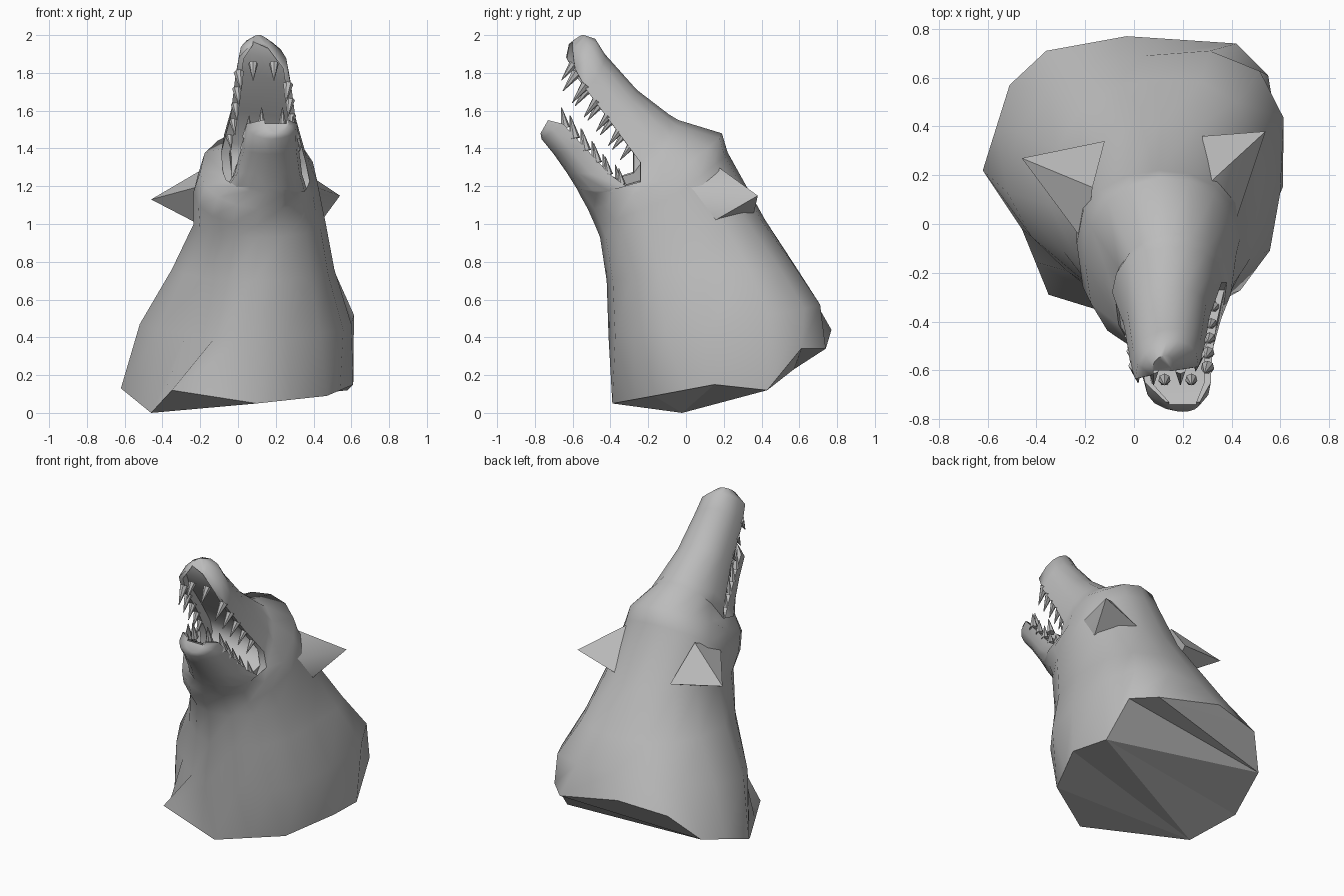
import bpy, bmesh
from math import sin, cos, pi, radians
from mathutils import Vector

if "Cube" in bpy.data.objects:
    bpy.data.objects.remove(bpy.data.objects["Cube"])

grey = bpy.data.materials.new("plain_grey")
grey.use_nodes = True
grey.diffuse_color = (0.5, 0.5, 0.5, 1)
grey.node_tree.nodes["Principled BSDF"].inputs["Base Color"].default_value = (0.5, 0.5, 0.5, 1)

N = 16          # points around the neck
HALF = N // 2


def finish(bm, name, angle):
    bmesh.ops.remove_doubles(bm, verts=bm.verts, dist=0.0005)
    bmesh.ops.recalc_face_normals(bm, faces=bm.faces)
    mesh = bpy.data.meshes.new(name)
    bm.to_mesh(mesh)
    bm.free()
    mesh.materials.append(grey)
    obj = bpy.data.objects.new(name, mesh)
    bpy.context.collection.objects.link(obj)
    bpy.ops.object.select_all(action='DESELECT')
    obj.select_set(True)
    bpy.context.view_layer.objects.active = obj
    bpy.ops.object.shade_smooth_by_angle(angle=radians(angle))


def arch(crest, lip, xc, w, skew):
    """Half ring from the +x lip over the crest to the -x lip."""
    c, l = Vector((xc, *crest)), Vector((xc, *lip))
    across = Vector((w, skew, -1.3 * skew))
    return [l + (c - l) * sin(pi * i / HALF) ** 0.85 + across * cos(pi * i / HALF)
            for i in range(HALF)] + [l - across]


def full_ring(front, mid, back, xc, w, skew, shear):
    """Closed ring, pushed along the +x +y diagonal by the shear."""
    ring = arch(back, mid, xc, w, skew) + arch(front, mid, xc, w, skew)[-2:0:-1]
    return [p + Vector((shear, shear, 0)) * max(0, sin(4 * pi * i / N))
            for i, p in enumerate(ring)]


def loft(bm, rings):
    rows = [[bm.verts.new(p) for p in r] for r in rings]
    for a, b in zip(rows, rows[1:]):
        for i in range(len(a)):
            j = (i + 1) % len(a)
            bm.faces.new((a[i], a[j], b[j], b[i]))
    return rows


def resample(points, count):
    """Evenly spaced points along a path."""
    lens = [(b - a).length for a, b in zip(points, points[1:])]
    out = []
    for k in range(count):
        d = sum(lens) * k / (count - 1)
        i = 0
        while i < len(lens) - 1 and d > lens[i]:
            d -= lens[i]
            i += 1
        out.append(points[i].lerp(points[i + 1], min(d / lens[i], 1)))
    return out


# Ragged cut edge of the neck, from +x round the back to -x and round the front
cut = [Vector(p) for p in (
    (.61, .15, .15), (.58, .43, .12), (.55, .61, .34), (.42, .74, .34), (-.03, .77, .44),
    (-.36, .71, .4), (-.51, .57, .23), (-.62, .22, .13), (-.46, -.02, 0),
    (-.35, -.29, .12), (.1, -.39, .05), (.47, -.17, .09))]
rim = []
for i, p in enumerate(cut):
    rim.append(p)
    if i in (6, 8, 10, 11):     # extra points on the long edges
        rim.append(p.lerp(cut[(i + 1) % len(cut)], 0.5))

# Neck and skull: front, middle, back as (y, z), then centre x, half width, skew, shear
neck = [
    ((-.41, .4), (.13, .47), (.69, .58), .04, .56, 0, .08),
    ((-.42, .7), (.08, .76), (.59, .76), .08, .43, 0, .04),
    ((-.455, .93), (0, 1.0), (.42, 1.02), .115, .35, 0, .01),
    ((-.48, .99), (-.07, 1.16), (.22, 1.38), .1, .335, .01, 0),
    ((-.52, 1.08), (-.14, 1.25), (.19, 1.48), .11, .31, .02, 0),
    ((-.565, 1.16), (-.26, 1.25), (-.04, 1.55), .15, .23, .02, 0)]

# Jaws: crest and lip as (y, z), then centre x, half width and sideways skew
upper = [
    ((-.04, 1.55), (-.26, 1.25), .15, .23, .02),
    ((-.09, 1.58), (-.26, 1.35), .135, .225, .02),
    ((-.26, 1.71), (-.4, 1.54), .135, .175, .02),
    ((-.43, 1.9), (-.55, 1.74), .135, .15, .025),
    ((-.48, 1.98), (-.61, 1.85), .135, .13, .025),
    ((-.54, 2.0), (-.61, 1.94), .12, .05, .01)]
lower = [
    ((-.565, 1.16), (-.26, 1.25), .15, .23, .02),
    ((-.58, 1.19), (-.28, 1.18), .15, .22, .01),
    ((-.63, 1.27), (-.4, 1.26), .16, .18, 0),
    ((-.7, 1.37), (-.54, 1.41), .17, .15, 0),
    ((-.765, 1.45), (-.65, 1.53), .18, .135, 0),
    ((-.77, 1.48), (-.73, 1.55), .2, .07, 0)]


def jaw_ring(crest, lip, xc, w, skew):
    """Arch closed by a hollowed roof or floor inside the lips."""
    outer = arch(crest, lip, xc, w, skew)
    inner = arch(crest, lip, xc, w * 0.8, skew * 0.8)
    dip = (Vector((xc, *crest)) - Vector((xc, *lip))) * 0.25
    return outer + [inner[-1], inner[-1] + dip, inner[0] + dip, inner[0]]


bm = bmesh.new()
loft(bm, [rim] + [full_ring(*s) for s in neck])
for jaw in (upper, lower):
    rows = loft(bm, [jaw_ring(*s) for s in jaw])
    bm.faces.new(rows[-1])
    bm.faces.new(rows[0][-4:])      # half of the mouth's back wall
bmesh.ops.triangulate(bm, faces=[f for f in bm.faces if len(f.verts) > 4])
finish(bm, "head_and_neck", 55)

# Flat facets across the neck cut, fanned from three corners on the -x side
bm = bmesh.new()
corners = [bm.verts.new(p) for p in cut]
for hub, spokes in ((8, (9, 10, 11, 0, 1)), (7, (8, 1, 6)), (6, (1, 2, 3))):
    for a, b in zip(spokes, spokes[1:]):
        bm.faces.new((corners[hub], corners[a], corners[b]))
bm.faces.new((corners[6], corners[3], corners[5]))
bm.faces.new(corners[3:6])
finish(bm, "neck_cut", 1)

# Ears: swept-back points rising out of the skull
ears = {
    "right_ear": ((-.46, .27, 1.13), (-.17, .15, 1.3), (-.2, -.08, 1.2), (-.21, .1, 1.0), (-.12, .34, 1.08)),
    "left_ear": ((.54, .38, 1.15), (.3, .16, 1.31), (.4, -.04, 1.2), (.43, .12, 1.0), (.28, .36, 1.06))}
for name, pts in ears.items():
    bm = bmesh.new()
    tip, *base = [bm.verts.new(p) for p in pts]
    for i in range(4):
        bm.faces.new((tip, base[i], base[(i + 1) % 4]))
    bm.faces.new(base)
    finish(bm, name, 60)


# Teeth: cones along the lips, longer towards the front
def tooth(bm, root, aim, length):
    rot = Vector((0, 0, 1)).rotation_difference(aim.normalized()).to_matrix().to_4x4()
    made = bmesh.ops.create_cone(bm, cap_ends=True, segments=7, radius1=length * 0.23,
                                 radius2=0.002, depth=length)["verts"]
    bmesh.ops.transform(bm, matrix=rot, verts=made)
    bmesh.ops.translate(bm, vec=root + aim.normalized() * length * 0.4, verts=made)


for name, jaw, aim in (("upper_teeth", upper, Vector((0, -.6, -.8))),
                       ("lower_teeth", lower, Vector((0, -.2, 1)))):
    bm = bmesh.new()
    for side in (1, -1):
        path = [Vector((xc + side * w * 0.88, lip[0] + side * skew, lip[1] - side * 1.3 * skew))
                for _, lip, xc, w, skew in jaw[1:5]]
        for k, p in enumerate(resample(path, 7)[1:-1]):
            tooth(bm, p, aim + Vector((-side * .1, 0, 0)), 0.09 + 0.008 * k)
        _, lip, xc, w, skew = jaw[4]
        tooth(bm, Vector((xc + side * .055, lip[0] + .01, lip[1] - .01)), aim, 0.11)
    finish(bm, name, 50)
